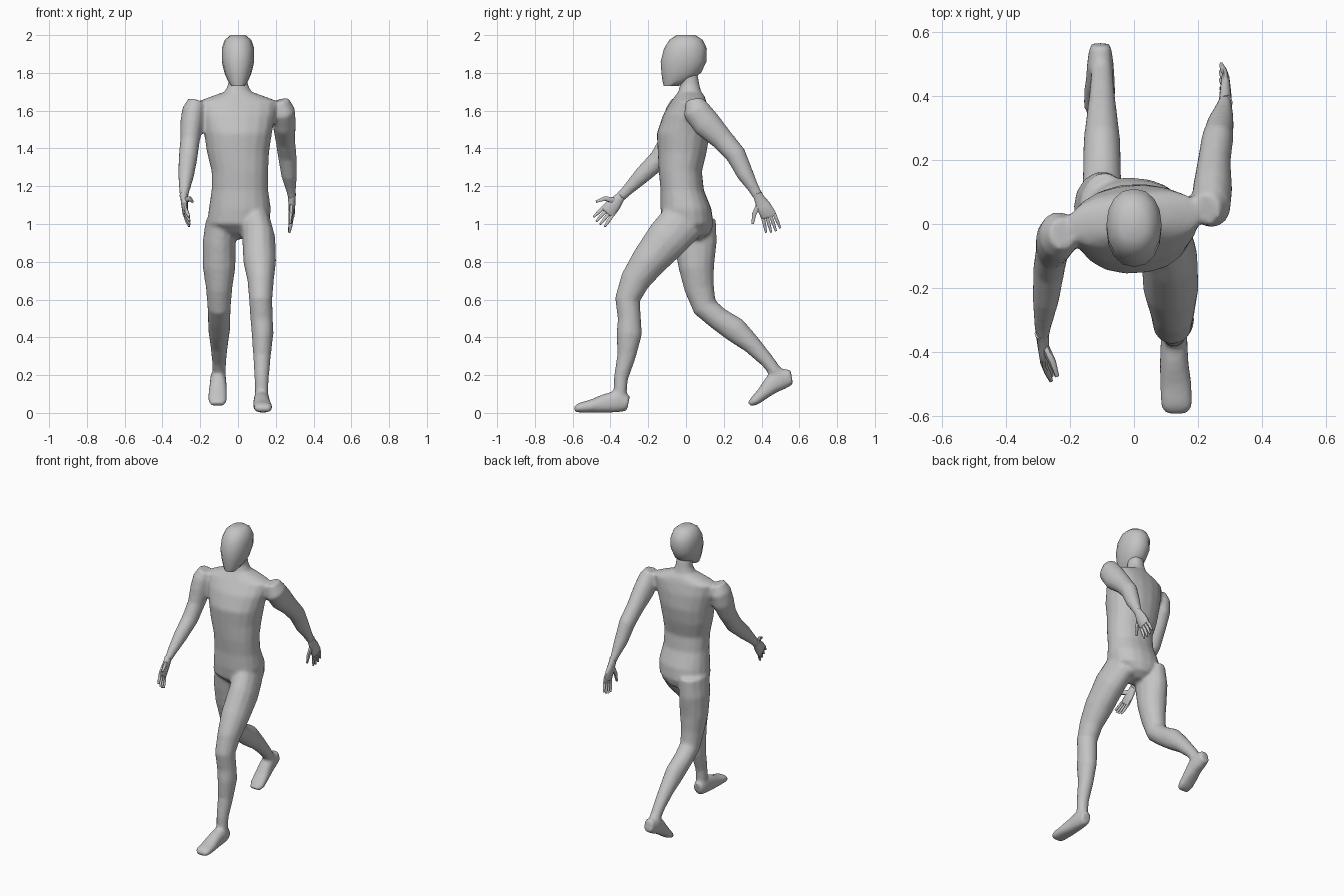
import bpy
import bmesh
from math import cos, sin, pi, copysign
from mathutils import Vector

default_cube = bpy.data.objects.get("Cube")
if default_cube:
    bpy.data.objects.remove(default_cube, do_unlink=True)

# Single matte grey for the whole figure
grey = bpy.data.materials.new("plain_grey")
grey.use_nodes = True
colour = (0.55, 0.55, 0.55, 1)
grey.diffuse_color = colour
grey.node_tree.nodes["Principled BSDF"].inputs["Base Color"].default_value = colour


def loft(bm, centres, radii, sides=14, upright=False, yaws=None, box=1.0):
    """Skin a closed tube of elliptical rings through the centre points."""
    points = [Vector(c) for c in centres]
    last = len(points) - 1
    rings = []
    for i, (point, (wide, deep)) in enumerate(zip(points, radii)):
        if upright:
            yaw = yaws[i] if yaws else 0
            across = Vector((cos(yaw), sin(yaw), 0))
            along = Vector((-sin(yaw), cos(yaw), 0))
        else:
            tangent = (points[min(i + 1, last)] - points[max(i - 1, 0)]).normalized()
            side_axis = Vector((1, 0, 0))
            across = (side_axis - tangent * tangent.dot(side_axis)).normalized()
            along = tangent.cross(across)
        ring = []
        for k in range(sides):
            angle = 2 * pi * k / sides
            c, s = cos(angle), sin(angle)
            c = copysign(abs(c) ** box, c)
            s = copysign(abs(s) ** box, s)
            ring.append(bm.verts.new(point + across * wide * c + along * deep * s))
        rings.append(ring)
    for lower, upper in zip(rings, rings[1:]):
        for k in range(sides):
            n = (k + 1) % sides
            bm.faces.new((lower[k], lower[n], upper[n], upper[k]))
    bm.faces.new(rings[0])
    bm.faces.new(rings[-1])


def finish(name, bm, angle=pi / 3):
    """Turn the bmesh into a smooth shaded grey object."""
    bmesh.ops.recalc_face_normals(bm, faces=bm.faces)
    mesh = bpy.data.meshes.new(name)
    bm.to_mesh(mesh)
    bm.free()
    mesh.materials.append(grey)
    obj = bpy.data.objects.new(name, mesh)
    bpy.context.collection.objects.link(obj)
    bpy.ops.object.select_all(action='DESELECT')
    obj.select_set(True)
    bpy.context.view_layer.objects.active = obj
    bpy.ops.object.shade_smooth_by_angle(angle=angle)
    return obj


def hand(name, wrist, knuckle, tip, thumb):
    """Flat palm, four fanned fingers and a thumb."""
    wrist, knuckle, tip = Vector(wrist), Vector(knuckle), Vector(tip)
    reach = (tip - knuckle).normalized()
    spread = reach.cross(Vector((1, 0, 0))).normalized()
    bm = bmesh.new()
    palm = [wrist - reach * .02, wrist, wrist.lerp(knuckle, .5), knuckle, knuckle + reach * .01]
    loft(bm, palm, [(.02, .026), (.02, .027), (.018, .04), (.015, .044), (.01, .04)], 10)
    for slot in (-1.5, -.5, .5, 1.5):
        base = knuckle + spread * slot * .021
        end = tip + spread * slot * .026 - reach * abs(slot) * .008
        loft(bm, [base, base.lerp(end, .55), end], [(.01, .011), (.01, .01), (.006, .006)], 6)
    loft(bm, thumb, [(.014, .018), (.012, .013), (.007, .007)], 6)
    return finish(name, bm)


# Body: torso, limbs and feet are lofted, then fused into one skin
body = bmesh.new()

# Torso and neck, twisting from the shoulders down to the pelvis
torso_centres = [
    (0, .01, 1.8), (0, .02, 1.74), (0, .02, 1.7), (0, .02, 1.68), (0, .015, 1.65),
    (0, 0, 1.58), (0, -.015, 1.48), (0, -.02, 1.38), (.01, -.03, 1.28),
    (.01, -.02, 1.18), (.01, 0, 1.08), (0, .01, 1), (0, .03, .95), (0, .03, .92)]
torso_radii = [
    (.05, .05), (.052, .05), (.07, .06), (.13, .075), (.21, .09),
    (.2, .12), (.18, .14), (.165, .13), (.15, .115),
    (.15, .115), (.165, .135), (.165, .135), (.09, .1), (.03, .05)]
steps = len(torso_centres) - 1
torso_yaws = [.22 - .37 * i / steps for i in range(steps + 1)]
loft(body, torso_centres, torso_radii, 18, True, torso_yaws, .9)

# Arms: shared thickness, one swung back and one swung forward
arm_radii = [(.045, .05), (.062, .075), (.062, .077), (.052, .06),
             (.05, .055), (.042, .045), (.028, .03), (.02, .028)]
left_arm = [(.225, .045, 1.655), (.24, .055, 1.6), (.245, .11, 1.53), (.25, .195, 1.445),
            (.26, .265, 1.365), (.27, .315, 1.26), (.28, .36, 1.185), (.285, .385, 1.14)]
right_arm = [(-.22, -.03, 1.655), (-.235, -.035, 1.6), (-.245, -.05, 1.53), (-.255, -.085, 1.435),
             (-.265, -.14, 1.345), (-.275, -.235, 1.255), (-.284, -.315, 1.175), (-.285, -.35, 1.14)]
for path in (left_arm, right_arm):
    loft(body, path, arm_radii)

# Legs: left striding forward, right trailing with a bent knee
leg_radii = [(.08, .12), (.088, .115), (.087, .095), (.07, .08), (.062, .067),
             (.06, .062), (.058, .068), (.047, .05), (.038, .038), (.035, .035)]
left_leg = [(.09, -.01, 1.02), (.11, -.1, .92), (.115, -.2, .8), (.12, -.27, .7), (.12, -.31, .6),
            (.125, -.3, .5), (.13, -.3, .42), (.127, -.315, .3), (.125, -.345, .18), (.125, -.35, .08)]
right_leg = [(-.09, .04, 1.02), (-.1, .05, .9), (-.1, .055, .77), (-.1, .07, .66), (-.1, .1, .56),
             (-.1, .17, .5), (-.1, .26, .44), (-.1, .35, .36), (-.1, .43, .275), (-.1, .48, .21)]
for path in (left_leg, right_leg):
    loft(body, path, leg_radii)

# Feet: heel to toe, the left flat and the right pushing off
foot_radii = [(.033, .04), (.042, .06), (.045, .05), (.05, .035), (.05, .026), (.038, .014)]
left_foot = [(.125, -.305, .05), (.125, -.36, .062), (.125, -.43, .05),
             (.13, -.5, .036), (.133, -.565, .027), (.133, -.592, .018)]
right_foot = [(-.105, .56, .19), (-.105, .5, .18), (-.105, .455, .15),
              (-.107, .41, .105), (-.108, .365, .065), (-.108, .335, .045)]
for path in (left_foot, right_foot):
    loft(body, path, foot_radii, box=.85)

body_object = finish("body", body, pi)
fuse = body_object.modifiers.new("fuse", 'REMESH')
fuse.mode = 'VOXEL'
fuse.voxel_size = .011
fuse.use_smooth_shade = True
relax = body_object.modifiers.new("relax", 'SMOOTH')
relax.factor = .5
relax.iterations = 5

# Head: narrow chin, flat face, rounded skull
head = bmesh.new()
head_centres = [(0, -.08, 1.73), (0, -.05, 1.76), (0, -.025, 1.8), (0, -.013, 1.86),
                (0, -.003, 1.93), (0, 0, 1.975), (0, 0, 2)]
head_radii = [(.035, .038), (.055, .075), (.072, .105), (.086, .121),
              (.086, .113), (.07, .088), (.04, .05)]
loft(head, head_centres, head_radii, 16, True, box=.92)
finish("head", head)

# Hands
hand("left_hand", (.285, .383, 1.145), (.285, .437, 1.045), (.27, .465, .955),
     [(.285, .39, 1.11), (.28, .36, 1.05), (.275, .353, 1)])
hand("right_hand", (-.285, -.35, 1.14), (-.28, -.415, 1.065), (-.255, -.467, 1.003),
     [(-.28, -.38, 1.125), (-.255, -.43, 1.135), (-.24, -.475, 1.118)])
